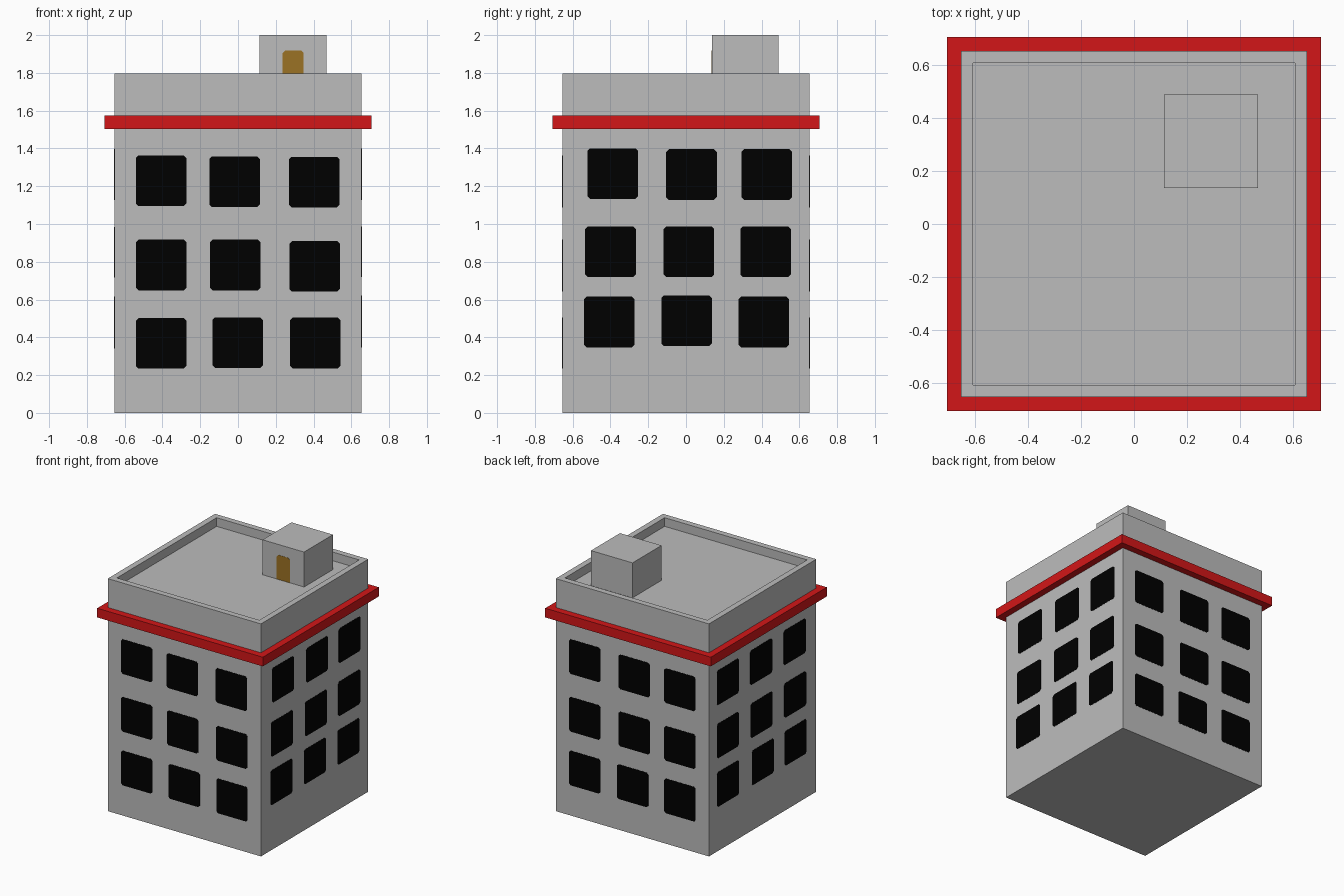
import bpy, bmesh, math
from mathutils import Matrix

if "Cube" in bpy.data.objects:
    bpy.data.objects.remove(bpy.data.objects["Cube"])

HALF = 0.655          # half width of the building
ROOF_Z, FLOOR_Z = 1.797, 1.73


def material(name, rgb):
    m = bpy.data.materials.new(name)
    m.diffuse_color = (*rgb, 1)
    m.use_nodes = True
    m.node_tree.nodes["Principled BSDF"].inputs["Base Color"].default_value = m.diffuse_color
    return m


GREY = material("wall_grey", (0.503, 0.503, 0.503))
RED = material("trim_red", (0.65, 0.008, 0.009))
BLACK = material("window_black", (0.0, 0.0, 0.0))
BROWN = material("door_brown", (0.33, 0.168, 0.018))


def finish(bm, name, mat):
    bmesh.ops.recalc_face_normals(bm, faces=bm.faces)
    me = bpy.data.meshes.new(name)
    bm.to_mesh(me)
    bm.free()
    me.materials.append(mat)
    ob = bpy.data.objects.new(name, me)
    bpy.context.collection.objects.link(ob)
    return ob


def add_box(bm, lo, hi):
    size = [b - a for a, b in zip(lo, hi)]
    mid = [(a + b) / 2 for a, b in zip(lo, hi)]
    bmesh.ops.create_cube(bm, size=1, matrix=Matrix.Translation(mid) @ Matrix.Diagonal((*size, 1)))


def add_plate(bm, u, z, w, h, y, cut_bottom=True, c=0.014, thick=0.0015):
    """Thin plate with clipped corners on a wall facing -y."""
    a, b = w / 2, h / 2
    pts = [(-a, b - c), (-a + c, b), (a - c, b), (a, b - c)]
    pts += [(a, -b + c), (a - c, -b), (-a + c, -b), (-a, -b + c)] if cut_bottom else [(a, -b), (-a, -b)]
    face = bm.faces.new([bm.verts.new((u + p, y, z + q)) for p, q in pts])
    ext = bmesh.ops.extrude_face_region(bm, geom=[face])
    verts = [v for v in ext["geom"] if isinstance(v, bmesh.types.BMVert)]
    bmesh.ops.translate(bm, verts=verts, vec=(0, -thick, 0))


# Building body with a sunken roof behind a low parapet
bm = bmesh.new()
add_box(bm, (-HALF, -HALF, 0), (HALF, HALF, ROOF_Z))
top = max(bm.faces, key=lambda f: f.calc_center_median().z)
bmesh.ops.inset_region(bm, faces=[top], thickness=0.046, use_even_offset=True)
ext = bmesh.ops.extrude_face_region(bm, geom=[top])
bmesh.ops.translate(bm, vec=(0, 0, FLOOR_Z - ROOF_Z),
                    verts=[v for v in ext["geom"] if isinstance(v, bmesh.types.BMVert)])
if top.is_valid:
    bmesh.ops.delete(bm, geom=[top], context='FACES_ONLY')
finish(bm, "building_body", GREY)

# Red cornice band
bm = bmesh.new()
add_box(bm, (-0.708, -0.708, 1.503), (0.708, 0.708, 1.574))
finish(bm, "cornice_band", RED)

# Roof access hut and its door
bm = bmesh.new()
add_box(bm, (0.114, 0.137, FLOOR_Z), (0.469, 0.49, 2.0))
finish(bm, "roof_hut", GREY)
bm = bmesh.new()
add_plate(bm, 0.292, (FLOOR_Z + 1.919) / 2, 0.112, 1.919 - FLOOR_Z, 0.137, cut_bottom=False)
finish(bm, "roof_door", BROWN)

# Windows: per wall, three rows of (across, height) centres, top row first
FRONT = [[(-0.407, 1.229), (-0.018, 1.224), (0.403, 1.222)],
         [(-0.407, 0.783), (-0.014, 0.783), (0.406, 0.776)],
         [(-0.407, 0.368), (-0.002, 0.372), (0.408, 0.37)]]
RIGHT = [[(-0.387, 1.267), (0.029, 1.262), (0.427, 1.262)],
         [(-0.4, 0.853), (0.015, 0.853), (0.422, 0.853)],
         [(-0.407, 0.481), (0.003, 0.487), (0.412, 0.481)]]
BACK = [[(-0.407, 1.229), (0.016, 1.224), (0.407, 1.222)],
        [(-0.407, 0.783), (0.016, 0.783), (0.407, 0.776)],
        [(-0.407, 0.368), (0.002, 0.372), (0.407, 0.37)]]
LEFT = [[(-0.425, 1.262), (-0.018, 1.262), (0.392, 1.26)],
        [(-0.425, 0.85), (-0.013, 0.85), (0.397, 0.85)],
        [(-0.423, 0.475), (0.002, 0.481), (0.402, 0.478)]]

for turn, (side, rows) in enumerate([("front", FRONT), ("right", RIGHT), ("back", BACK), ("left", LEFT)]):
    bm = bmesh.new()
    for row in rows:
        for u, z in row:
            add_plate(bm, u, z, 0.268, 0.268, -HALF)
    bmesh.ops.rotate(bm, verts=bm.verts, matrix=Matrix.Rotation(turn * math.pi / 2, 3, 'Z'))
    finish(bm, side + "_windows", BLACK)
